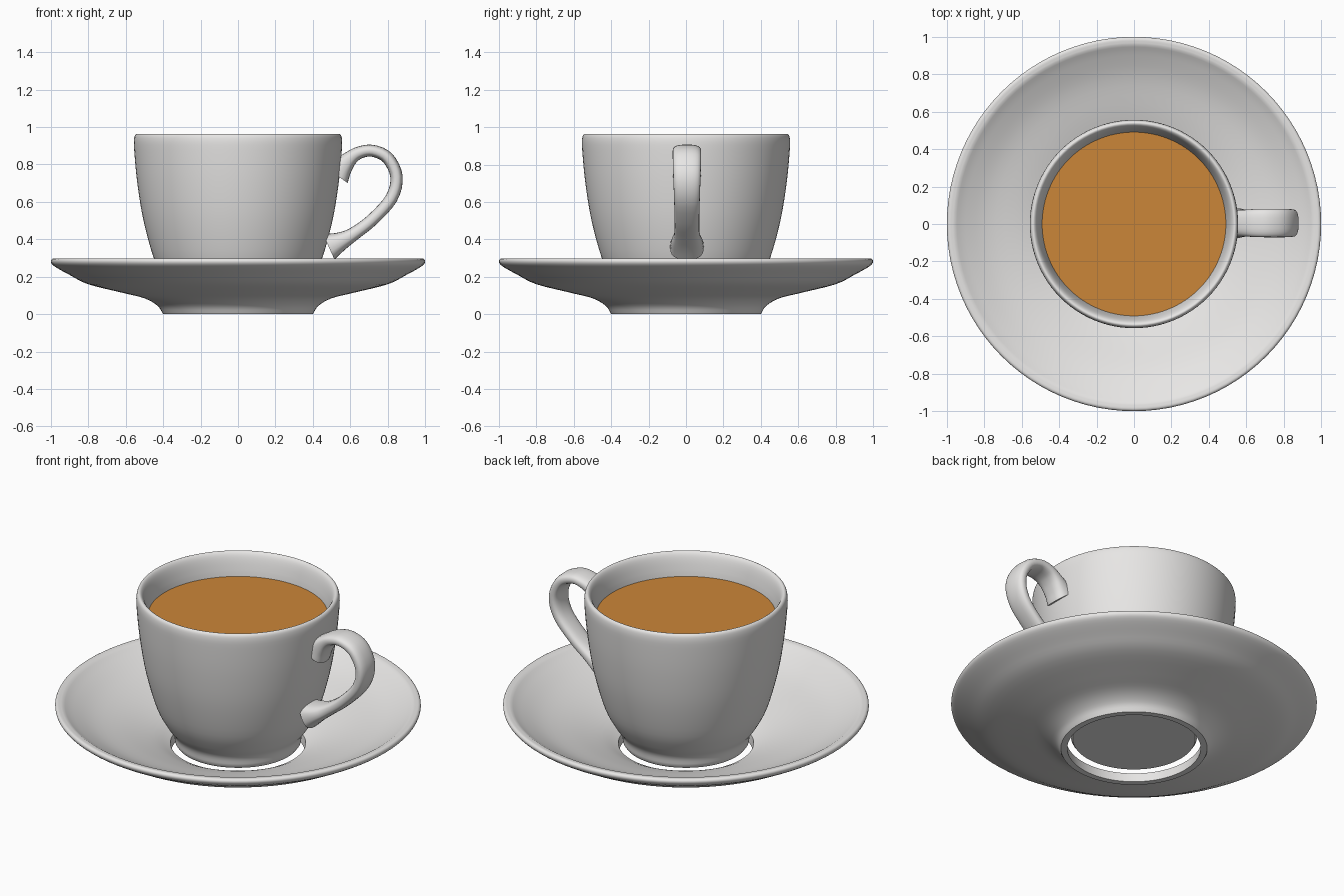
import bpy, bmesh, math
from mathutils import Vector

if "Cube" in bpy.data.objects:
    bpy.data.objects.remove(bpy.data.objects["Cube"], do_unlink=True)


def material(name, colour):
    m = bpy.data.materials.new(name)
    m.use_nodes = True
    m.diffuse_color = (*colour, 1)
    m.node_tree.nodes["Principled BSDF"].inputs["Base Color"].default_value = (*colour, 1)
    return m


def smooth_path(points, steps=4):
    """Catmull-Rom curve through points of any dimension."""
    p = [Vector(q) for q in points]
    p = [2 * p[0] - p[1]] + p + [2 * p[-1] - p[-2]]
    out = []
    for a, b, c, d in zip(p, p[1:], p[2:], p[3:]):
        for i in range(steps):
            t = i / steps
            out.append(0.5 * (2 * b + (c - a) * t + (2 * a - 5 * b + 4 * c - d) * t ** 2
                              + (3 * b - a - 3 * c + d) * t ** 3))
    return out + [p[-2]]


def finish(name, bm, mat):
    bmesh.ops.recalc_face_normals(bm, faces=bm.faces)
    mesh = bpy.data.meshes.new(name)
    bm.to_mesh(mesh)
    bm.free()
    mesh.materials.append(mat)
    obj = bpy.data.objects.new(name, mesh)
    bpy.context.collection.objects.link(obj)
    bpy.ops.object.select_all(action="DESELECT")
    obj.select_set(True)
    bpy.context.view_layer.objects.active = obj
    bpy.ops.object.shade_smooth_by_angle(angle=math.radians(45))
    return obj


def lathe(name, profile, mat, closed=False, sides=96):
    """Revolve a radius/height profile around z."""
    bm = bmesh.new()
    verts = [bm.verts.new((p[0], 0, p[1])) for p in profile]
    ends = verts[1:] + verts[:1] if closed else verts[1:]
    edges = [bm.edges.new(pair) for pair in zip(verts, ends)]
    bmesh.ops.spin(bm, geom=verts + edges, cent=(0, 0, 0), axis=(0, 0, 1),
                   angle=math.tau, steps=sides)
    bmesh.ops.remove_doubles(bm, verts=bm.verts, dist=1e-5)
    return finish(name, bm, mat)


china = material("white china", (0.80, 0.79, 0.78))
tea = material("milky tea", (0.60, 0.24, 0.04))

# Saucer: a dished ring with an open foot
underside = smooth_path([(0.40, 0), (0.43, 0.045), (0.50, 0.085), (0.62, 0.115), (0.80, 0.16),
                         (0.90, 0.21), (0.98, 0.255), (1.0, 0.28), (0.99, 0.297), (0.96, 0.295)])
dish = smooth_path([(0.96, 0.295), (0.90, 0.26), (0.78, 0.205), (0.60, 0.15),
                    (0.46, 0.10), (0.37, 0.055)])
lathe("saucer", [(0.365, 0)] + underside + dish[1:], china, closed=True)

# Cup: flat base, rounded bowl, thick rim and inside wall
bowl = smooth_path([(0.345, 0.075), (0.355, 0.13), (0.395, 0.19), (0.45, 0.30), (0.505, 0.50),
                    (0.538, 0.70), (0.555, 0.88), (0.555, 0.94), (0.545, 0.962), (0.53, 0.96),
                    (0.515, 0.935), (0.50, 0.88), (0.487, 0.80), (0.45, 0.50), (0.36, 0.22)])
lathe("cup", [(0, 0.06), (0.335, 0.06)] + bowl + [(0, 0.16)], china)

# Drink surface
lathe("drink", [(0, 0.83), (0.494, 0.83)], tea)

# Handle: rounded strap lofted along x, z, half thickness, half width
strap = smooth_path([(0.525, 0.745, 0.075, 0.075), (0.555, 0.785, 0.058, 0.072),
                     (0.60, 0.833, 0.04, 0.072), (0.65, 0.864, 0.033, 0.075),
                     (0.72, 0.873, 0.032, 0.076), (0.80, 0.835, 0.033, 0.076),
                     (0.847, 0.735, 0.033, 0.073), (0.82, 0.62, 0.033, 0.069),
                     (0.72, 0.507, 0.033, 0.066), (0.62, 0.43, 0.036, 0.068),
                     (0.55, 0.39, 0.05, 0.082), (0.485, 0.36, 0.075, 0.09)])
bm = bmesh.new()
rings = []
for i, (x, z, thick, wide) in enumerate(strap):
    a, b = strap[max(i - 1, 0)], strap[min(i + 1, len(strap) - 1)]
    tangent = Vector((b[0] - a[0], 0, b[1] - a[1])).normalized()
    normal = Vector((-tangent.z, 0, tangent.x))
    ring = []
    for k in range(24):
        c, s = math.cos(math.tau * k / 24), math.sin(math.tau * k / 24)
        n = math.copysign(abs(c) ** 0.75, c) * thick
        y = math.copysign(abs(s) ** 0.75, s) * wide
        ring.append(bm.verts.new(Vector((x, y + 0.005, z)) + normal * n))
    rings.append(ring)
for r, q in zip(rings, rings[1:]):
    for k in range(24):
        bm.faces.new((r[k], r[k - 1], q[k - 1], q[k]))
bm.faces.new(rings[0])
bm.faces.new(rings[-1])
finish("handle", bm, china)
